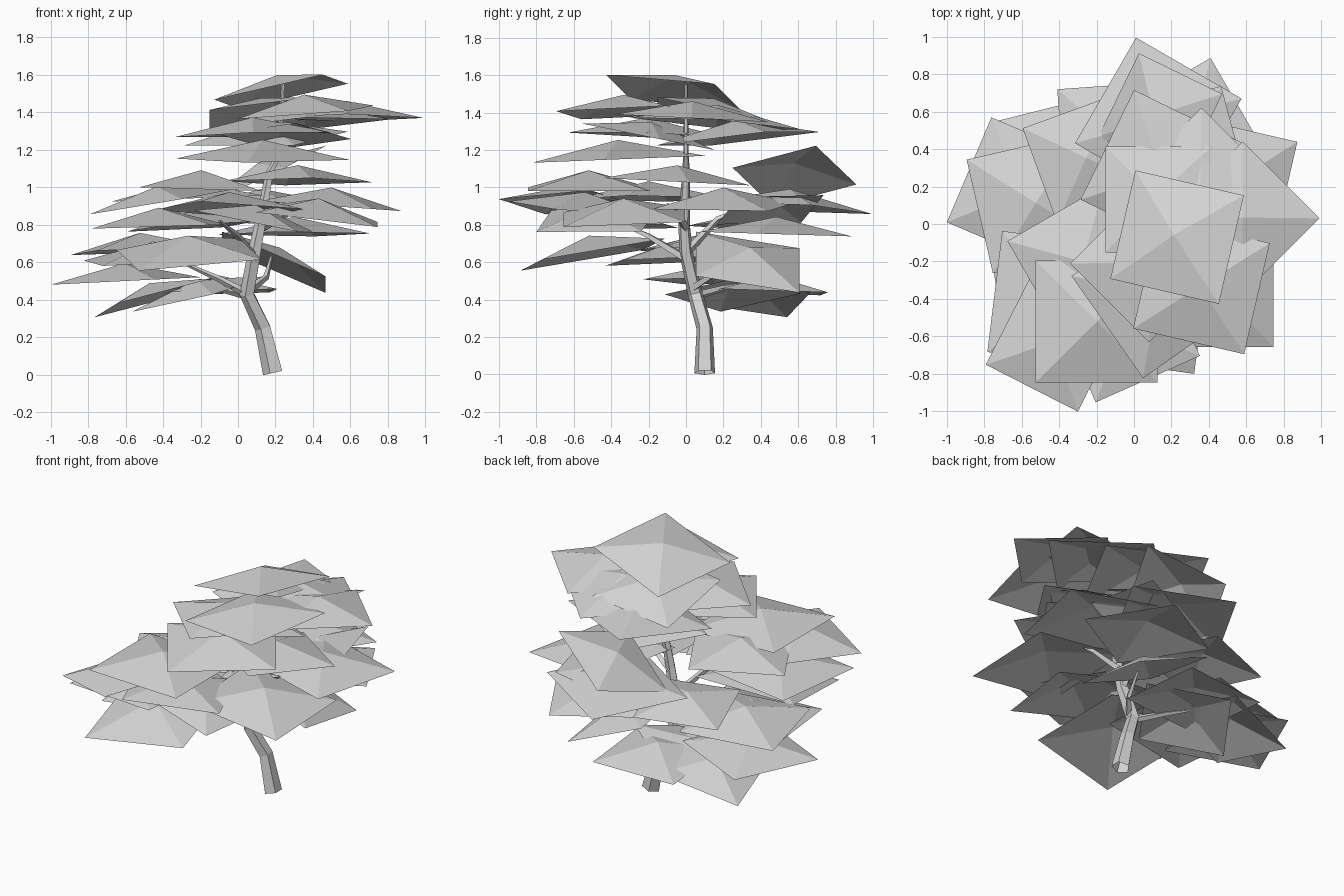
import bpy, bmesh
from math import cos, sin, pi, radians
from mathutils import Vector

default_cube = bpy.data.objects.get("Cube")
if default_cube:
    bpy.data.objects.remove(default_cube, do_unlink=True)

# One pale grey for the whole tree
grey = bpy.data.materials.new("pale grey")
grey.use_nodes = True
grey.diffuse_color = (0.65, 0.65, 0.65, 1)
grey.node_tree.nodes["Principled BSDF"].inputs["Base Color"].default_value = grey.diffuse_color


def make_object(name, bm):
    mesh = bpy.data.meshes.new(name)
    bm.to_mesh(mesh)
    bm.free()
    mesh.materials.append(grey)
    obj = bpy.data.objects.new(name, mesh)
    bpy.context.collection.objects.link(obj)
    return obj


def make_tube(name, points, radii, sides=5):
    """Low-poly limb: rings square to the path, joined by quads, closed at the tip."""
    bm = bmesh.new()
    points = [Vector(p) for p in points]
    rings = []
    for i, (point, radius) in enumerate(zip(points, radii)):
        before, after = points[max(i - 1, 0)], points[min(i + 1, len(points) - 1)]
        along = (after - before).normalized()
        across = along.cross(Vector((0, 1, 0))).normalized()
        other = along.cross(across)
        angles = [2 * pi * k / sides for k in range(sides)]
        rings.append([bm.verts.new(point + radius * (across * cos(a) + other * sin(a)))
                      for a in angles])
    for low, high in zip(rings, rings[1:]):
        for k in range(sides):
            n = (k + 1) % sides
            bm.faces.new((low[k], low[n], high[n], high[k]))
    bm.faces.new(rings[-1])
    bmesh.ops.recalc_face_normals(bm, faces=bm.faces)
    return make_object(name, bm)


def add_leaf(bm, x, y, z, radius, yaw, slope_x, slope_y):
    """Square sheet on a tilted plane, raised to a low point in the middle."""
    centre = Vector((x, y, z))
    normal = Vector((-slope_x, -slope_y, 1)).normalized()
    apex = bm.verts.new(centre + normal * radius * 0.22)
    corners = []
    for quarter in range(4):
        angle = radians(yaw) + quarter * pi / 2
        dx, dy = radius * cos(angle), radius * sin(angle)
        corners.append(bm.verts.new(centre + Vector((dx, dy, dx * slope_x + dy * slope_y))))
    for k in range(4):
        bm.faces.new((corners[k], corners[(k + 1) % 4], apex))


# Leaf sheets per layer: x, y, z, radius, yaw, slope along x, slope along y
upper_leaves = [
    (.23, -.07, 1.51, .42, -58, .2, -.13),
    (.13, .13, 1.39, .4, 45, .12, -.2),
    (.58, .03, 1.37, .41, 0, 0, -.05),
    (.36, .16, 1.34, .46, 0, .05, -.07),
    (.36, -.33, 1.4, .43, -58, .08, .03),
    (.08, -.21, 1.28, .42, 0, .03, -.03),
    (.25, -.2, 1.27, .36, -80, 0, -.2),
    (.15, .28, 1.26, .46, 109, .05, .1),
    (.13, -.36, 1.15, .47, -100, 0, .04),
]
middle_leaves = [
    (-.2, -.52, .99, .46, 45, -.03, 0),
    (.14, .58, 1.06, .35, 109, .48, .03),
    (.32, -.05, 1.03, .4, 10, 0, -.05),
    (.49, .2, .9, .45, 32, -.07, 0),
    (.3, .45, .88, .33, 60, .3, .1),
    (.13, .55, .89, .46, 105, .05, -.06),
    (-.42, -.63, .92, .39, -72, .17, .01),
    (-.27, -.2, .94, .42, 165, .04, 0),
    (-.42, -.4, .79, .46, 218, .03, 0),
    (.42, -.33, .84, .46, -45, -.12, .04),
    (-.05, -.55, .88, .43, -111, -.03, -.1),
    (.08, -.48, .82, .4, -53, -.2, .03),
    (.3, .48, .75, .42, 75, 0, -.03),
    (-.25, .35, .79, .38, 155, .06, -.04),
]
lower_leaves = [
    (-.26, -.5, .64, .47, -125, .06, .18),
    (.19, .33, .6, .39, 45, -.43, -.16),
    (-.52, .11, .66, .44, 148, .04, -.03),
    (-.45, -.06, .61, .46, -126, .04, .05),
    (-.6, .17, .5, .43, 202, .05, 0),
    (-.45, .35, .41, .37, 149, .28, -.08),
    (-.1, .45, .44, .41, 49, .03, -.03),
    (-.2, .25, .43, .37, 190, .25, .05),
]
for name, leaves in (("upper_canopy", upper_leaves), ("middle_canopy", middle_leaves),
                     ("lower_canopy", lower_leaves)):
    bm = bmesh.new()
    for leaf in leaves:
        add_leaf(bm, *leaf)
    make_object(name, bm)

# Bent trunk
make_tube("trunk",
          [(.19, .1, .01), (.135, .1, .25), (.05, .05, .43), (.09, 0, .65), (.12, -.01, .8),
           (.17, 0, 1.08), (.22, 0, 1.17), (.24, 0, 1.55)],
          [.058, .046, .042, .038, .032, .022, .015, .01])

# Branches reaching out to the leaf sheets
branches = {
    "lower_right_branch": [(.05, .05, .43), (-.1, .08, .51), (-.3, .1, .6)],
    "lower_back_branch": [(.06, .05, .42), (-.1, .2, .46), (-.2, .28, .48)],
    "lower_left_branch": [(.07, .03, .46), (.15, .13, .52), (.18, .25, .63)],
    "front_branch": [(.09, 0, .62), (0, -.2, .74), (-.1, -.38, .82)],
    "back_branch": [(.09, .01, .66), (.12, .17, .83), (.15, .35, .9)],
    "left_branch": [(.12, 0, .78), (.28, -.05, .87), (.38, -.1, .91)],
}
for name, path in branches.items():
    make_tube(name, path, [.024, .017, .008], sides=4)
